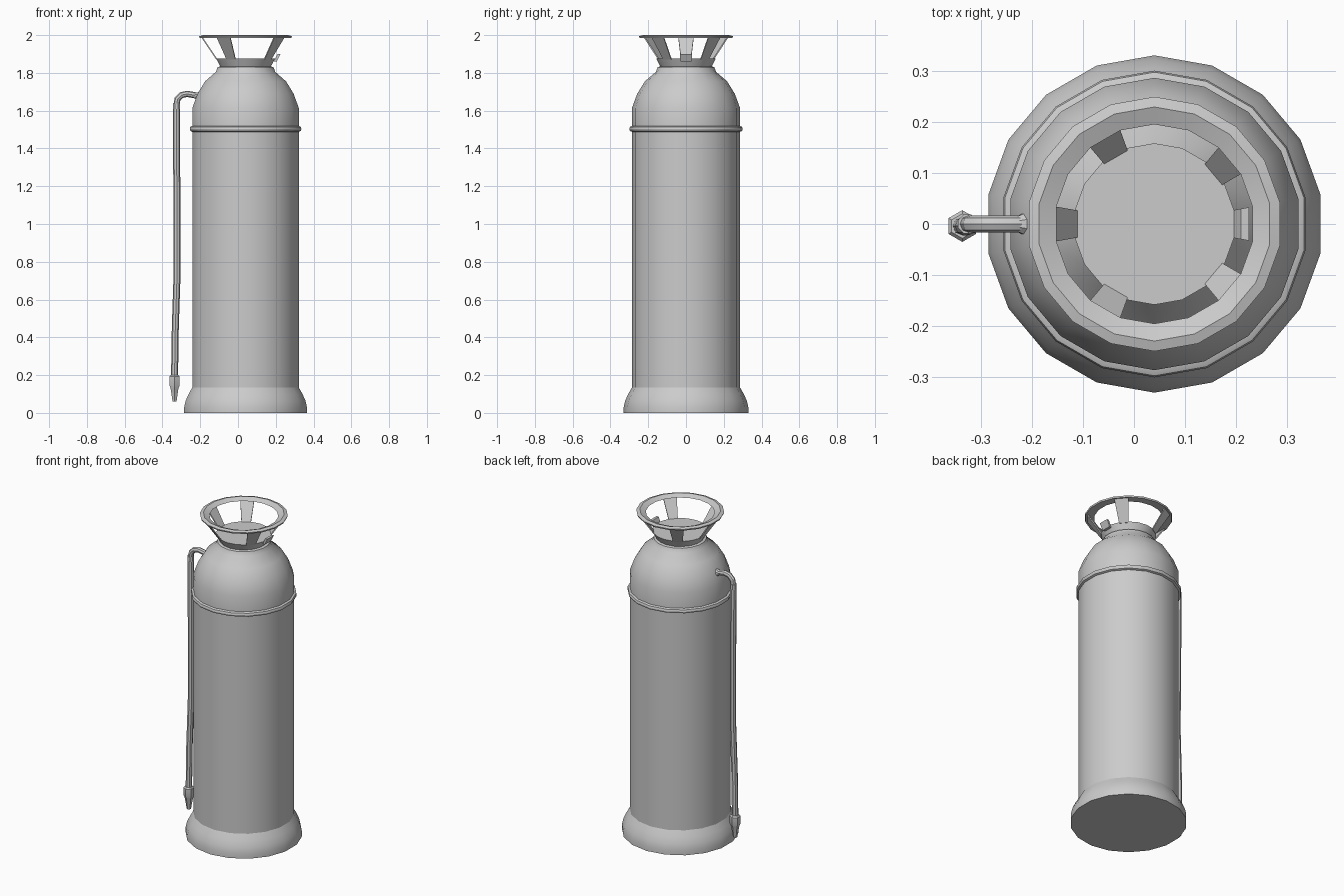
import bpy, bmesh, math
from mathutils import Matrix, Vector

cube = bpy.data.objects.get("Cube")
if cube:
    bpy.data.objects.remove(cube, do_unlink=True)

SIDES = 18
STEP = 2 * math.pi / SIDES
AXIS_X = 0.04

metal = bpy.data.materials.new("plain grey metal")
metal.use_nodes = True
GREY = (0.6, 0.6, 0.6, 1)
metal.diffuse_color = GREY
metal.node_tree.nodes["Principled BSDF"].inputs["Base Color"].default_value = GREY


def finish(obj):
    obj.data.materials.clear()
    obj.data.materials.append(metal)
    bpy.ops.object.select_all(action="DESELECT")
    obj.select_set(True)
    bpy.context.view_layer.objects.active = obj
    bpy.ops.object.shade_smooth_by_angle(angle=math.radians(30))
    return obj


def add_mesh(name, bm):
    bmesh.ops.recalc_face_normals(bm, faces=bm.faces)
    mesh = bpy.data.meshes.new(name)
    bm.to_mesh(mesh)
    bm.free()
    obj = bpy.data.objects.new(name, mesh)
    bpy.context.collection.objects.link(obj)
    return finish(obj)


def lathe(name, profile, sides=SIDES, matrix=Matrix.Translation((AXIS_X, 0, 0)), ring=False):
    """Turn (radius, height) points round z; a ring joins its last point to its first."""
    bm = bmesh.new()
    rows = []
    for r, z in profile:
        angles = [(i + 0.5) * 2 * math.pi / sides for i in range(sides)]
        rows.append([bm.verts.new((r * math.cos(a), r * math.sin(a), z)) for a in angles])
    pairs = list(zip(rows, rows[1:]))
    if ring:
        pairs.append((rows[-1], rows[0]))
    else:
        bm.faces.new(rows[0])
        bm.faces.new(rows[-1])
    for low, high in pairs:
        for i in range(sides):
            j = (i + 1) % sides
            bm.faces.new((low[i], low[j], high[j], high[i]))
    bm.transform(matrix)
    return add_mesh(name, bm)


def post(name, angle, r0, z0, r1, z1, thick):
    """Slanted flat bar, one side of the body wide."""
    bm = bmesh.new()
    bmesh.ops.create_cube(bm, size=1)
    for v in bm.verts:
        r, z = (r1, z1) if v.co.z > 0 else (r0, z0)
        if v.co.x < 0:
            r -= thick
        side = math.copysign(STEP / 2, v.co.y)
        v.co = Vector((AXIS_X + r * math.cos(angle + side), r * math.sin(angle + side), z))
    return add_mesh(name, bm)


def tube(name, points, radius):
    curve = bpy.data.curves.new(name, "CURVE")
    curve.dimensions = "3D"
    curve.bevel_depth = radius
    curve.bevel_resolution = 2
    curve.use_fill_caps = True
    spline = curve.splines.new("POLY")
    spline.points.add(len(points) - 1)
    for p, co in zip(spline.points, points):
        p.co = (*co, 1)
    obj = bpy.data.objects.new(name, curve)
    bpy.context.collection.objects.link(obj)
    bpy.ops.object.select_all(action="DESELECT")
    obj.select_set(True)
    bpy.context.view_layer.objects.active = obj
    bpy.ops.object.convert(target="MESH")
    return finish(bpy.context.view_layer.objects.active)


# Tank: foot, cylinder, shoulder and collar
lathe("flared_foot", [(0.33, 0), (0.33, 0.03), (0.322, 0.065), (0.306, 0.1), (0.286, 0.135)])
lathe("tank_body", [(0.286, 0.12), (0.286, 1.5)])
lathe("seam_bead", [(0.284, 1.487), (0.297, 1.493), (0.3, 1.503), (0.297, 1.514), (0.284, 1.52)])
lathe("shoulder", [(0.286, 1.5), (0.286, 1.615), (0.258, 1.69), (0.218, 1.755),
                   (0.16, 1.805), (0.15, 1.83), (0.134, 1.835)])
lathe("cap", [(0.134, 1.83), (0.158, 1.876)])

# Handle wheel: posts, a short stub and the top rim
for number, degrees in enumerate((40, 120, 180, 240, 320), 1):
    post(f"handle_post_{number}", math.radians(degrees), 0.157, 1.87, 0.24, 1.99, 0.008)
post("post_stub", 0, 0.168, 1.86, 0.188, 1.9, 0.016)
lathe("handle_rim", [(0.195, 1.986), (0.229, 2.0), (0.249, 1.994), (0.246, 1.985)], ring=True)

# Outlet pipe with its flare against the shoulder
tube("outlet_pipe", [(-0.19, 0, 1.672), (-0.225, 0, 1.681), (-0.27, 0, 1.689), (-0.3, 0, 1.682),
                     (-0.32, 0, 1.662), (-0.326, 0, 1.625)], 0.0165)
lathe("outlet_flare", [(0.028, 0), (0.023, 0.015), (0.016, 0.03)], 8,
      Matrix.Translation((-0.2, 0, 1.674)) @ Matrix.Rotation(math.radians(-78), 4, "Y"))

# Hose with couplings and nozzle
lathe("hose_coupling", [(0.02, 1.608), (0.02, 1.638)], 8, Matrix.Translation((-0.326, 0, 0)))
tube("hose", [(-0.326, 0, 1.62), (-0.324, 0, 1.2), (-0.322, -0.003, 0.75),
              (-0.332, -0.004, 0.45), (-0.336, -0.004, 0.19)], 0.0185)
lathe("nozzle", [(0.024, 0.2), (0.031, 0.192), (0.031, 0.145), (0.024, 0.13), (0.012, 0.06)], 6,
      Matrix.Translation((-0.336, -0.004, 0)))
